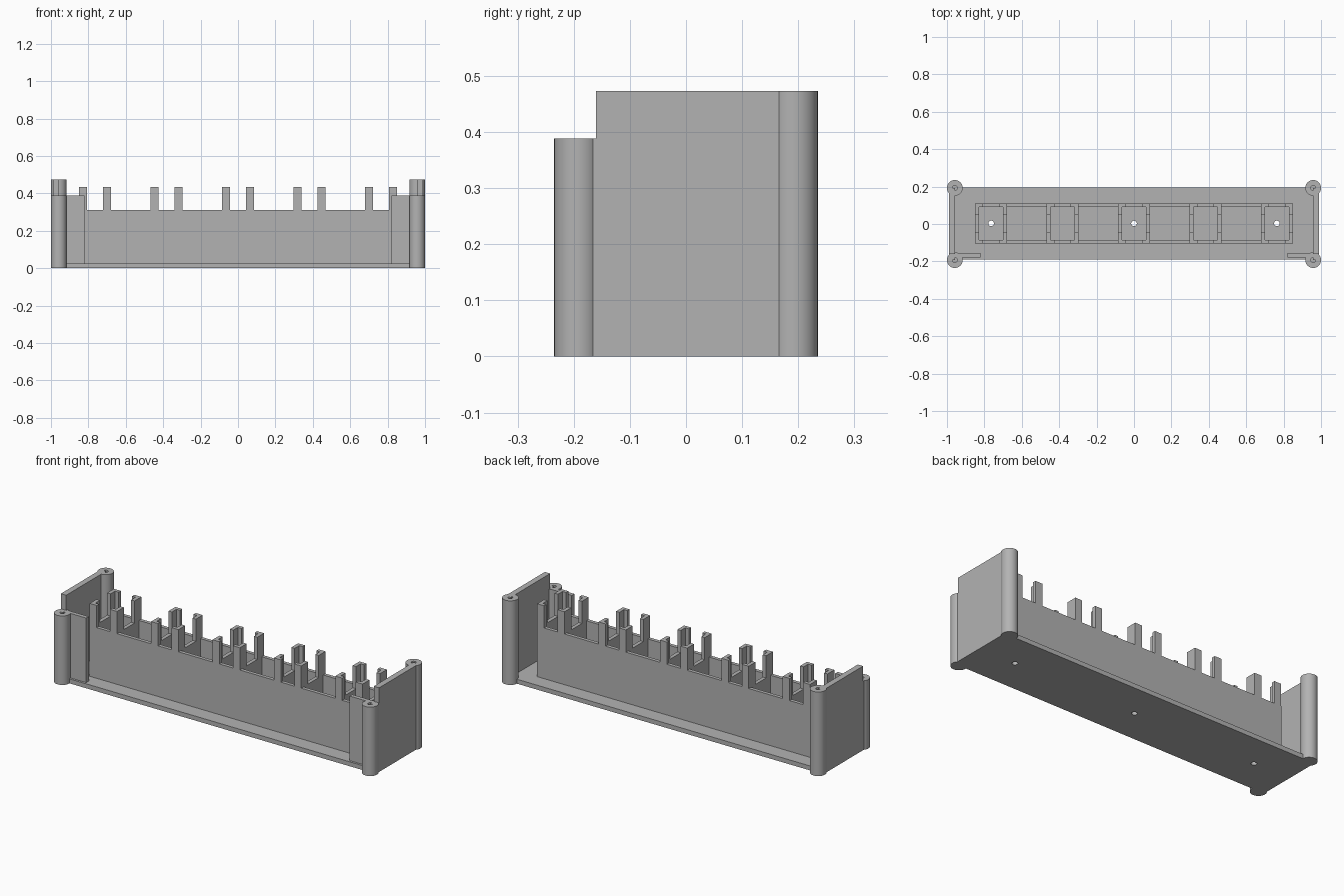
import bpy, bmesh, math

if "Cube" in bpy.data.objects:
    bpy.data.objects.remove(bpy.data.objects["Cube"])

grey = bpy.data.materials.new("plain grey")
grey.diffuse_color = (0.45, 0.45, 0.45, 1)
grey.use_nodes = True
grey.node_tree.nodes["Principled BSDF"].inputs["Base Color"].default_value = grey.diffuse_color


def make(name, bm, smooth=False):
    bmesh.ops.recalc_face_normals(bm, faces=bm.faces)
    me = bpy.data.meshes.new(name)
    bm.to_mesh(me)
    bm.free()
    ob = bpy.data.objects.new(name, me)
    bpy.context.collection.objects.link(ob)
    me.materials.append(grey)
    if smooth:
        bpy.ops.object.select_all(action='DESELECT')
        ob.select_set(True)
        bpy.context.view_layer.objects.active = ob
        bpy.ops.object.shade_smooth_by_angle(angle=math.radians(35))
    return ob


def prism(name, pts, axis, lo, hi):
    """Extrude a flat outline along x or z."""
    bm = bmesh.new()
    at = (lambda p, t: (t, p[0], p[1])) if axis == 'x' else (lambda p, t: (p[0], p[1], t))
    a = [bm.verts.new(at(p, lo)) for p in pts]
    b = [bm.verts.new(at(p, hi)) for p in pts]
    bm.faces.new(a)
    bm.faces.new(b)
    for i in range(len(pts)):
        j = (i + 1) % len(pts)
        bm.faces.new((a[i], a[j], b[j], b[i]))
    return make(name, bm)


def box(name, x0, x1, y0, y1, z0, z1):
    return prism(name, [(x0, y0), (x1, y0), (x1, y1), (x0, y1)], 'z', z0, z1)


def lathe(name, x, y, profile, n=40):
    """Spin an (r, z) profile around a vertical axis."""
    bm = bmesh.new()
    vs = [bm.verts.new((x + r, y, z)) for r, z in profile]
    es = [bm.edges.new(e) for e in zip(vs, vs[1:])]
    bmesh.ops.spin(bm, geom=vs + es, cent=(x, y, 0), axis=(0, 0, 1),
                   angle=math.tau, steps=n)
    bmesh.ops.remove_doubles(bm, verts=bm.verts, dist=1e-5)
    return make(name, bm, True)


BASE = 0.025
WALL = 0.31
POST = 0.435
PITCH = 0.382

# base plate with three screw holes
base = box("base_plate", -0.99, 0.99, -0.19, 0.195, 0, BASE)
for i in (-2, 0, 2):
    cutter = lathe("hole_cutter", i * PITCH, 0.003,
                   [(0, -0.05), (0.015, -0.05), (0.015, 0.1), (0, 0.1)], 20)
    cutter.hide_render = True
    cutter.hide_viewport = True
    mod = base.modifiers.new("hole", 'BOOLEAN')
    mod.object = cutter
    mod.operation = 'DIFFERENCE'
    mod.solver = 'EXACT'

# end walls, front lips and corner screw posts
for s in (-1, 1):
    prism("end_wall", [(-0.193, 0), (0.193, 0), (0.193, 0.473), (-0.16, 0.473),
                       (-0.16, 0.388), (-0.193, 0.388)], 'x',
          *sorted((s * 0.957, s * 0.99)))
    x0, x1 = sorted((s * 0.82, s * 0.957))
    box("front_lip", x0, x1, -0.178, -0.155, BASE, 0.388)
    for y, h in ((-0.193, 0.388), (0.193, 0.473)):
        lathe("corner_post", s * 0.958, y,
              [(0, 0), (0.042, 0), (0.042, h), (0.013, h), (0.013, h - 0.2), (0, h - 0.2)])

# long walls of the inner holder
Y0, Y1, T = -0.105, 0.11, 0.02
box("holder_front_wall", -0.85, 0.85, Y0, Y0 + T, BASE, WALL)
box("holder_back_wall", -0.85, 0.85, Y1 - T, Y1, BASE, WALL)

# five cells: cross walls with angle-shaped uprights in the corners
for i in range(-2, 3):
    for s in (-1, 1):
        c = i * PITCH
        xo, xm, xi = c + s * 0.085, c + s * 0.064, c + s * 0.042
        box("cross_wall", min(xo, xm), max(xo, xm), Y0 + T, Y1 - T, BASE, WALL)
        for y, d in ((Y0, 1), (Y1, -1)):
            prism("angle_upright", [(xo, y), (xi, y), (xi, y + d * T), (xm, y + d * T),
                                    (xm, y + d * 0.06), (xo, y + d * 0.06)],
                  'z', BASE, POST)
